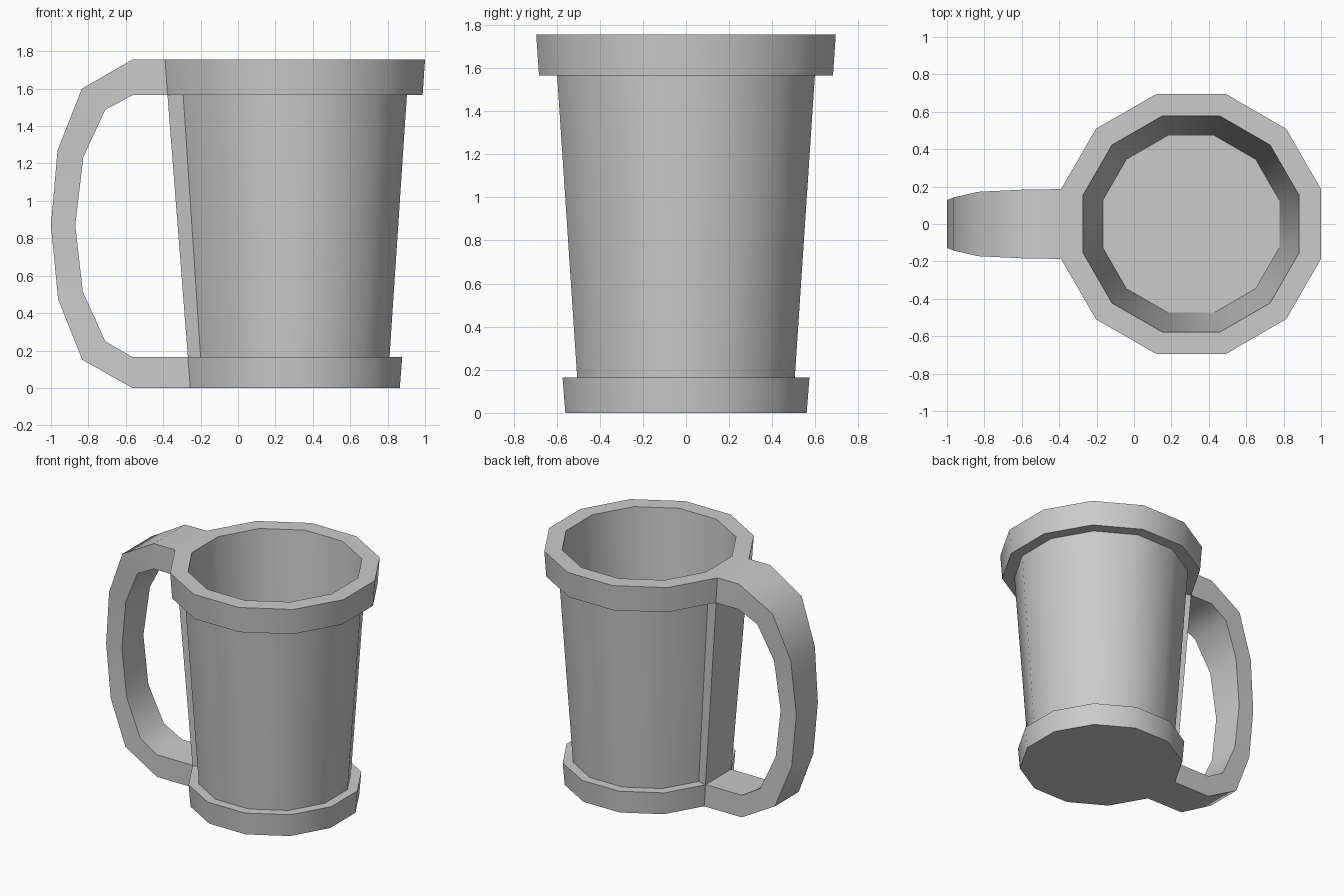
import bpy, bmesh, math

if "Cube" in bpy.data.objects:
    bpy.data.objects.remove(bpy.data.objects["Cube"])

CX = 0.305                 # axis of the cup
SIDES = 12
TAN = math.tan(math.pi / SIDES)


def finish(bm, name):
    mesh = bpy.data.meshes.new(name)
    bm.to_mesh(mesh)
    bm.free()
    ob = bpy.data.objects.new(name, mesh)
    bpy.context.collection.objects.link(ob)
    bpy.ops.object.select_all(action='DESELECT')
    ob.select_set(True)
    bpy.context.view_layer.objects.active = ob
    bpy.ops.object.shade_smooth_by_angle(angle=math.radians(40))
    return ob


# Cup: twelve-sided rings following a profile of (apothem, z)
profile = [(0.56, 0), (0.573, 0.165), (0.505, 0.165), (0.598, 1.565),
           (0.682, 1.565), (0.695, 1.755), (0.577, 1.755), (0.472, 0.17)]
bm = bmesh.new()
rings = []
for apothem, z in profile:
    r = apothem / math.cos(math.pi / SIDES)
    angles = [math.radians(15 + 30 * k) for k in range(SIDES)]
    rings.append([bm.verts.new((CX + r * math.cos(a), r * math.sin(a), z)) for a in angles])
bm.faces.new(rings[0][::-1])
bm.faces.new(rings[-1])
L, R = 5, 6                # the side that carries the handle
for i in range(len(rings) - 1):
    a, b = rings[i], rings[i + 1]
    for k in range(SIDES):
        if k == L and i < 5:
            continue
        n = (k + 1) % SIDES
        bm.faces.new((a[k], a[n], b[n], b[k]))

# Raised panel between base band and rim on the handle side
low, low_in, high_in, high = rings[1:5]
bm.faces.new((low[L], low[R], high[R], high[L]))
bm.faces.new((low_in[L], low[L], high[L], high_in[L]))
bm.faces.new((high_in[R], high[R], low[R], low_in[R]))
finish(bm, "mug_cup")

# Handle: sections of (outer x, outer z, inner x, inner z, half width)
sections = [
    (CX - 0.695, 1.755, CX - 0.682, 1.565, 0.695 * TAN),
    (-0.565, 1.755, -0.565, 1.565, 0.185),
    (-0.835, 1.60, -0.71, 1.487, 0.172),
    (-0.965, 1.27, -0.827, 1.235, 0.142),
    (-1.0, 0.87, -0.87, 0.87, 0.127),
    (-0.962, 0.475, -0.83, 0.515, 0.128),
    (-0.832, 0.15, -0.71, 0.25, 0.14),
    (-0.565, 0, -0.565, 0.165, 0.149),
    (CX - 0.56, 0, CX - 0.573, 0.165, 0.56 * TAN),
]
bm = bmesh.new()
loops = []
for ox, oz, ix, iz, w in sections:
    loops.append([bm.verts.new(p) for p in
                  ((ox, w, oz), (ox, -w, oz), (ix, -w, iz), (ix, w, iz))])
for s, t in zip(loops, loops[1:]):
    for i in range(4):
        j = (i + 1) % 4
        bm.faces.new((s[i], t[i], t[j], s[j]))
finish(bm, "mug_handle")
